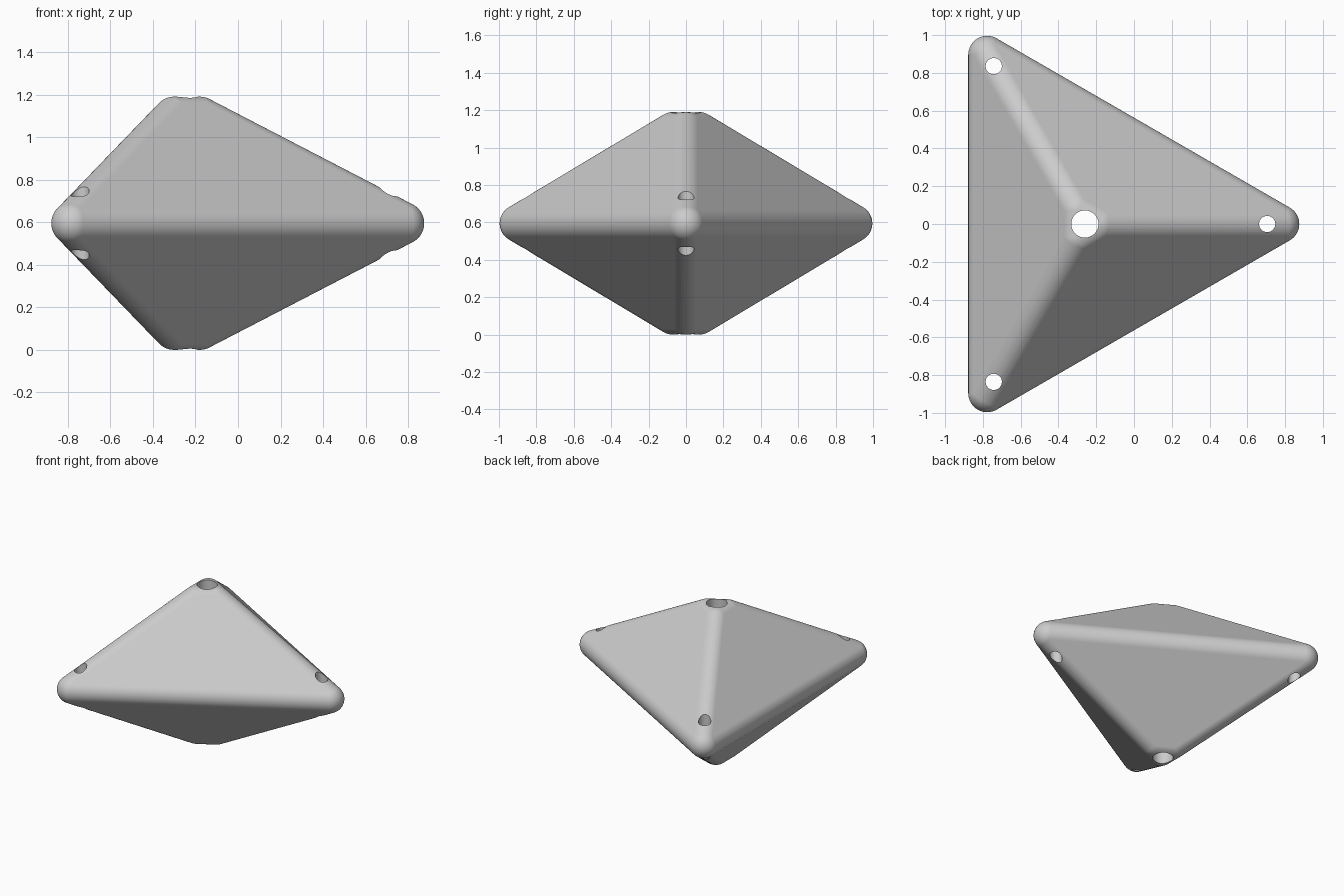
import bpy, bmesh, math
from mathutils import Matrix, Vector

cube = bpy.data.objects.get("Cube")
if cube:
    bpy.data.objects.remove(cube, do_unlink=True)

RADIUS = 0.1             # rounding of every edge
MID = 0.595              # height of the widest section
AXIS = Vector((-0.26, 0, 0))
ANGLES = [math.tau * i / 3 for i in range(3)]


def around(angle, distance, z):
    return AXIS + Vector((distance * math.cos(angle), distance * math.sin(angle), z))


def link_object(name, bm):
    mesh = bpy.data.meshes.new(name)
    bm.to_mesh(mesh)
    bm.free()
    obj = bpy.data.objects.new(name, mesh)
    bpy.context.collection.objects.link(obj)
    return obj


# Rounded double pyramid: hull around spheres at the corners of the core
balls = bmesh.new()
rise = MID - RADIUS
for angle in ANGLES:
    for distance, z in ((1.035, MID), (0.08, MID + rise), (0.08, MID - rise)):
        bmesh.ops.create_uvsphere(balls, u_segments=48, v_segments=24, radius=RADIUS,
                                  matrix=Matrix.Translation(around(angle, distance, z)))
bm = bmesh.new()
for v in balls.verts:
    bm.verts.new(v.co)
balls.free()
bmesh.ops.convex_hull(bm, input=bm.verts[:])
bmesh.ops.delete(bm, geom=[v for v in bm.verts if not v.link_faces], context='VERTS')
bmesh.ops.dissolve_limit(bm, angle_limit=math.radians(0.2),
                         verts=bm.verts[:], edges=bm.edges[:])
bmesh.ops.recalc_face_normals(bm, faces=bm.faces[:])
body = link_object("double_pyramid_body", bm)

# Vertical holes: one on the axis and one near each corner
bm = bmesh.new()
holes = [(AXIS, 0.072)] + [(around(a, 0.965, 0), 0.043) for a in ANGLES]
for place, radius in holes:
    bmesh.ops.create_cone(bm, cap_ends=True, segments=48, radius1=radius, radius2=radius,
                          depth=2, matrix=Matrix.Translation((place.x, place.y, MID)))
cutter = link_object("hole_cutter", bm)
cutter.hide_render = True

cut = body.modifiers.new("holes", 'BOOLEAN')
cut.operation = 'DIFFERENCE'
cut.solver = 'EXACT'
cut.object = cutter
bpy.ops.object.select_all(action='DESELECT')
body.select_set(True)
bpy.context.view_layer.objects.active = body
bpy.ops.object.modifier_apply(modifier=cut.name)
bpy.data.objects.remove(cutter, do_unlink=True)

# Smooth roundings, flat faces and crisp hole rims
bpy.ops.object.shade_smooth_by_angle(angle=math.radians(30))
weighted = body.modifiers.new("flat_face_normals", 'WEIGHTED_NORMAL')
weighted.keep_sharp = True

# Grey material
grey = bpy.data.materials.new("plain_grey")
grey.use_nodes = True
colour = (0.6, 0.6, 0.6, 1)
grey.diffuse_color = colour
grey.node_tree.nodes["Principled BSDF"].inputs["Base Color"].default_value = colour
body.data.materials.clear()
body.data.materials.append(grey)
